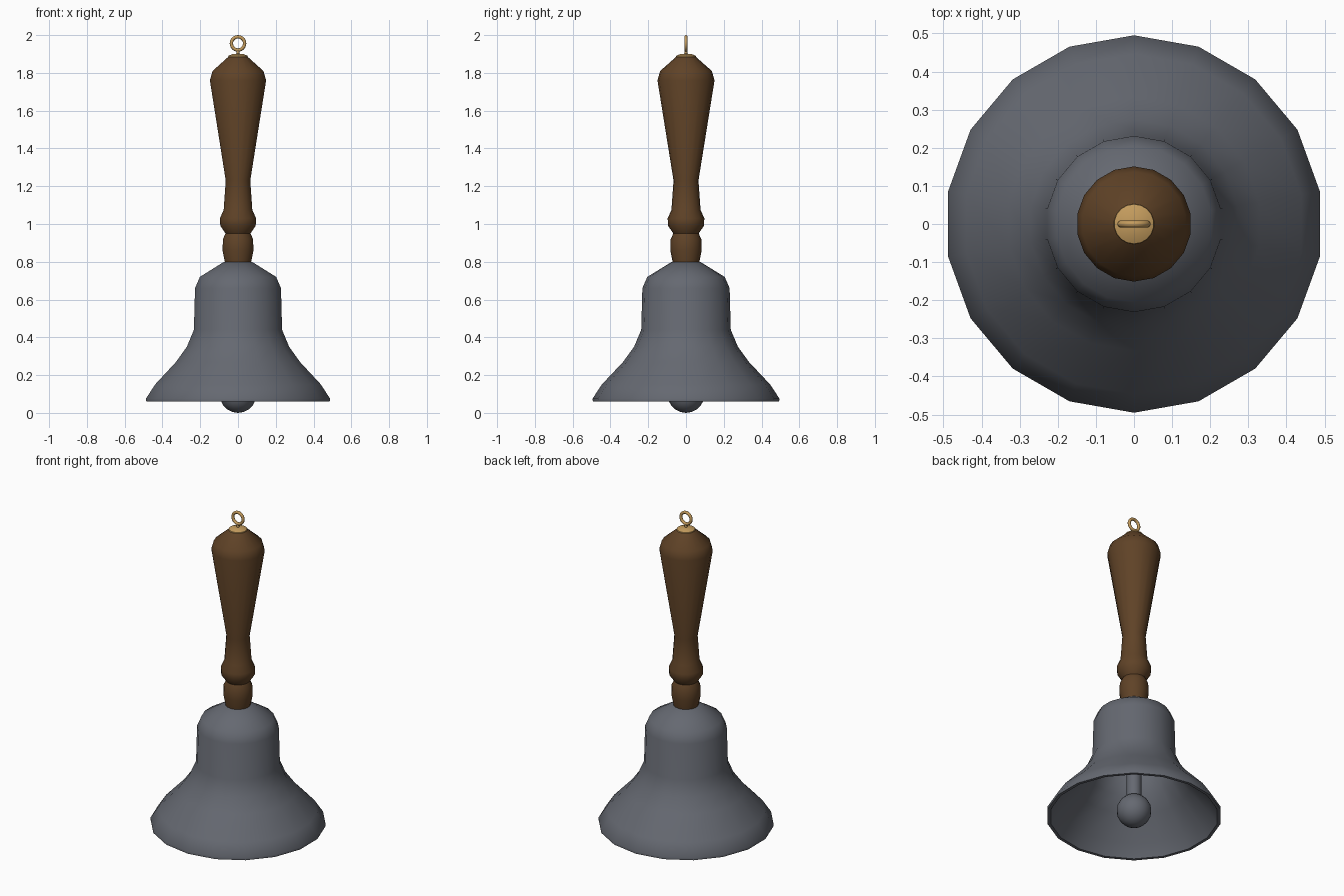
import bpy, math

if "Cube" in bpy.data.objects:
    bpy.data.objects.remove(bpy.data.objects["Cube"])

SIDES = 18


def material(name, rgb):
    m = bpy.data.materials.new(name)
    m.diffuse_color = (*rgb, 1)
    m.use_nodes = True
    m.node_tree.nodes["Principled BSDF"].inputs["Base Color"].default_value = m.diffuse_color
    return m


grey = material("grey metal", (0.13, 0.14, 0.165))
wood = material("brown wood", (0.115, 0.055, 0.02))
brass = material("brass", (0.55, 0.33, 0.11))


def finish(ob, mat, angle=40):
    ob.data.materials.append(mat)
    bpy.ops.object.select_all(action='DESELECT')
    ob.select_set(True)
    bpy.context.view_layer.objects.active = ob
    bpy.ops.object.shade_smooth_by_angle(angle=math.radians(angle))
    return ob


def lathe(name, profile, mat, sides=SIDES, angle=40):
    """Spin (radius, z) points about z; radius 0 becomes a single pole."""
    verts, faces, rings = [], [], []
    for r, z in profile:
        n = 1 if r == 0 else sides
        rings.append([len(verts) + i for i in range(n)])
        for i in range(n):
            a = math.pi / 2 + math.tau * i / sides
            verts.append((r * math.cos(a), r * math.sin(a), z))
    for lo, hi in zip(rings, rings[1:]):
        for i in range(sides):
            j = (i + 1) % sides
            quad = [lo[i % len(lo)], lo[j % len(lo)], hi[j % len(hi)], hi[i % len(hi)]]
            faces.append(list(dict.fromkeys(quad)))
    me = bpy.data.meshes.new(name)
    me.from_pydata(verts, [], faces)
    ob = bpy.data.objects.new(name, me)
    bpy.context.collection.objects.link(ob)
    return finish(ob, mat, angle)


# Bell: inner wall up from the pole down to the lip, then the outer wall
lathe("bell", [(0, 0.77), (0.07, 0.77), (0.185, 0.70), (0.21, 0.65), (0.215, 0.44),
               (0.255, 0.34), (0.315, 0.255), (0.43, 0.135), (0.475, 0.06),
               (0.493, 0.06), (0.495, 0.075), (0.446, 0.15), (0.333, 0.27),
               (0.275, 0.35), (0.237, 0.44), (0.231, 0.66), (0.205, 0.72),
               (0.075, 0.80), (0, 0.80)], grey, angle=50)

# Clapper rod and ball
lathe("clapper_rod", [(0, 0.15), (0.042, 0.15), (0.042, 0.775), (0, 0.775)], grey)
R = 0.098
lathe("clapper_ball", [(R * math.sin(math.pi * i / 10) if 0 < i < 10 else 0,
                        R - R * math.cos(math.pi * i / 10)) for i in range(11)], grey)

# Turned handle
lathe("handle", [(0, 0.79), (0.069, 0.79), (0.083, 0.86), (0.081, 0.92), (0.067, 0.95),
                 (0.095, 0.99), (0.097, 1.03), (0.077, 1.075), (0.066, 1.23),
                 (0.151, 1.76), (0.137, 1.81), (0.052, 1.885), (0, 1.885)], wood)

# Brass cap, stem and hanging ring
lathe("cap", [(0, 1.88), (0.053, 1.883), (0.052, 1.89), (0.03, 1.9), (0, 1.902)], brass)
lathe("ring_stem", [(0, 1.89), (0.008, 1.89), (0.008, 1.918), (0, 1.918)], brass, 10)
bpy.ops.mesh.primitive_torus_add(location=(0, 0, 1.956), rotation=(math.pi / 2, 0, 0),
                                 major_segments=24, minor_segments=10,
                                 major_radius=0.035, minor_radius=0.009)
ring = bpy.context.object
ring.name = "hanging_ring"
finish(ring, brass, 60)
